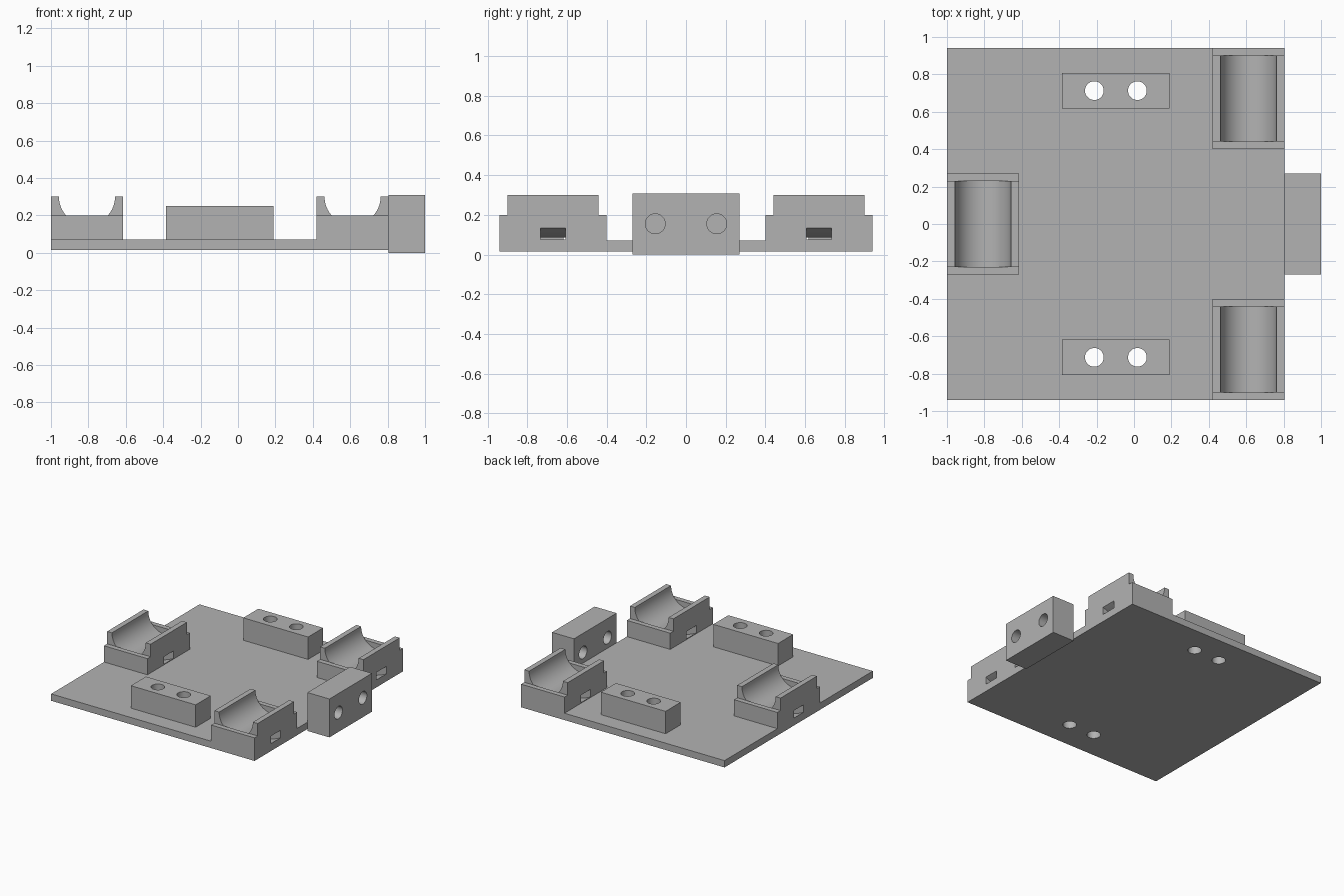
import bpy, bmesh, math
from mathutils import Vector

old = bpy.data.objects.get("Cube")
if old:
    bpy.data.objects.remove(old, do_unlink=True)

grey = bpy.data.materials.new("plain grey")
grey.use_nodes = True
colour = (0.45, 0.45, 0.45, 1)
grey.diffuse_color = colour
grey.node_tree.nodes["Principled BSDF"].inputs["Base Color"].default_value = colour


def prism(name, outline, axis, lo, hi):
    """Extrude a 2D outline along one axis; the outline uses the other two in order."""
    bm = bmesh.new()

    def place(p, d):
        c = list(p)
        c.insert(axis, d)
        return bm.verts.new(c)

    face = bm.faces.new([place(p, lo) for p in outline])
    grown = bmesh.ops.extrude_face_region(bm, geom=[face])
    shift = Vector((0, 0, 0))
    shift[axis] = hi - lo
    verts = [g for g in grown["geom"] if isinstance(g, bmesh.types.BMVert)]
    bmesh.ops.translate(bm, verts=verts, vec=shift)
    bmesh.ops.recalc_face_normals(bm, faces=bm.faces)
    mesh = bpy.data.meshes.new(name)
    bm.to_mesh(mesh)
    bm.free()
    mesh.materials.append(grey)
    obj = bpy.data.objects.new(name, mesh)
    bpy.context.collection.objects.link(obj)
    return obj


def box(name, x0, x1, y0, y1, z0, z1):
    return prism(name, [(x0, y0), (x1, y0), (x1, y1), (x0, y1)], 2, z0, z1)


def rod(name, u, v, r, axis, lo, hi, n=64):
    ring = [(u + r * math.cos(math.tau * i / n), v + r * math.sin(math.tau * i / n))
            for i in range(n)]
    return prism(name, ring, axis, lo, hi)


def cut(obj, cutters):
    """Subtract the cutters, then shade the curved walls smooth."""
    bpy.ops.object.select_all(action='DESELECT')
    obj.select_set(True)
    bpy.context.view_layer.objects.active = obj
    for c in cutters:
        c.hide_render = True
        mod = obj.modifiers.new("cut", 'BOOLEAN')
        mod.operation = 'DIFFERENCE'
        mod.solver = 'EXACT'
        mod.object = c
        bpy.ops.object.modifier_apply(modifier=mod.name)
        bpy.data.objects.remove(c, do_unlink=True)
    bpy.ops.object.shade_smooth_by_angle(angle=math.radians(30))


BOTTOM, TOP = 0.015, 0.07
LEFT, RIGHT, DEPTH = -1.0, 0.805, 0.94
WIDE, HALF = 0.385, 0.27          # cradle width and half length
HOLES_X = (-0.212, 0.018)

# Base plate, notched where the cradles sit
inner, near = RIGHT - WIDE, DEPTH - 2 * HALF
outline = [(LEFT, -DEPTH), (inner, -DEPTH), (inner, -near), (RIGHT, -near),
           (RIGHT, near), (inner, near), (inner, DEPTH), (LEFT, DEPTH),
           (LEFT, HALF), (LEFT + WIDE, HALF), (LEFT + WIDE, -HALF), (LEFT, -HALF)]
plate = prism("base_plate", outline, 2, BOTTOM, TOP)
cut(plate, [rod("hole", x, s * 0.713, 0.05, 2, -0.1, 0.5)
            for s in (-1, 1) for x in HOLES_X])


# Bearing cradles: stepped ends, round trough, curved tie slot underneath
def cradle(name, x0, yc):
    xc, x1 = x0 + WIDE / 2, x0 + WIDE
    body = box(name, x0, x1, yc - HALF, yc + HALF, BOTTOM, 0.3)
    trough = 0.23
    steps = [box("step", x0 - 0.1, x1 + 0.1, *sorted((yc + s * trough, yc + s * 0.4)), 0.2, 0.5)
             for s in (-1, 1)]
    groove = rod("groove", xc, 0.3, 0.15, 1, yc - trough, yc + trough)
    reach = WIDE / 2 + 0.01
    us = [reach * (i / 8 - 1) for i in range(17)]
    sag = [0.055 * (1 - (u / reach) ** 2) for u in us]
    lower = [(xc + u, 0.08 - d) for u, d in zip(us, sag)]
    upper = [(xc + u, 0.14 - d) for u, d in zip(us, sag)]
    slot = prism("slot", lower + upper[::-1], 1, yc - 0.062, yc + 0.062)
    cut(body, steps + [groove, slot])


cradle("cradle_right_side", LEFT, 0)
cradle("cradle_front", inner, -DEPTH + HALF)
cradle("cradle_back", inner, DEPTH - HALF)

# Mounting blocks with vertical holes
for s, name in ((-1, "mount_block_front"), (1, "mount_block_back")):
    y0, y1 = sorted((s * 0.617, s * 0.808))
    block = box(name, -0.385, 0.19, y0, y1, TOP, 0.25)
    cut(block, [rod("hole", x, s * 0.713, 0.05, 2, -0.1, 0.5) for x in HOLES_X])

# Clamp block on the left edge with cross holes
clamp = box("clamp_block", RIGHT, 1.0, -HALF, HALF, 0, 0.308)
cut(clamp, [rod("hole", s * 0.155, 0.155, 0.05, 0, 0.7, 1.1) for s in (-1, 1)])
